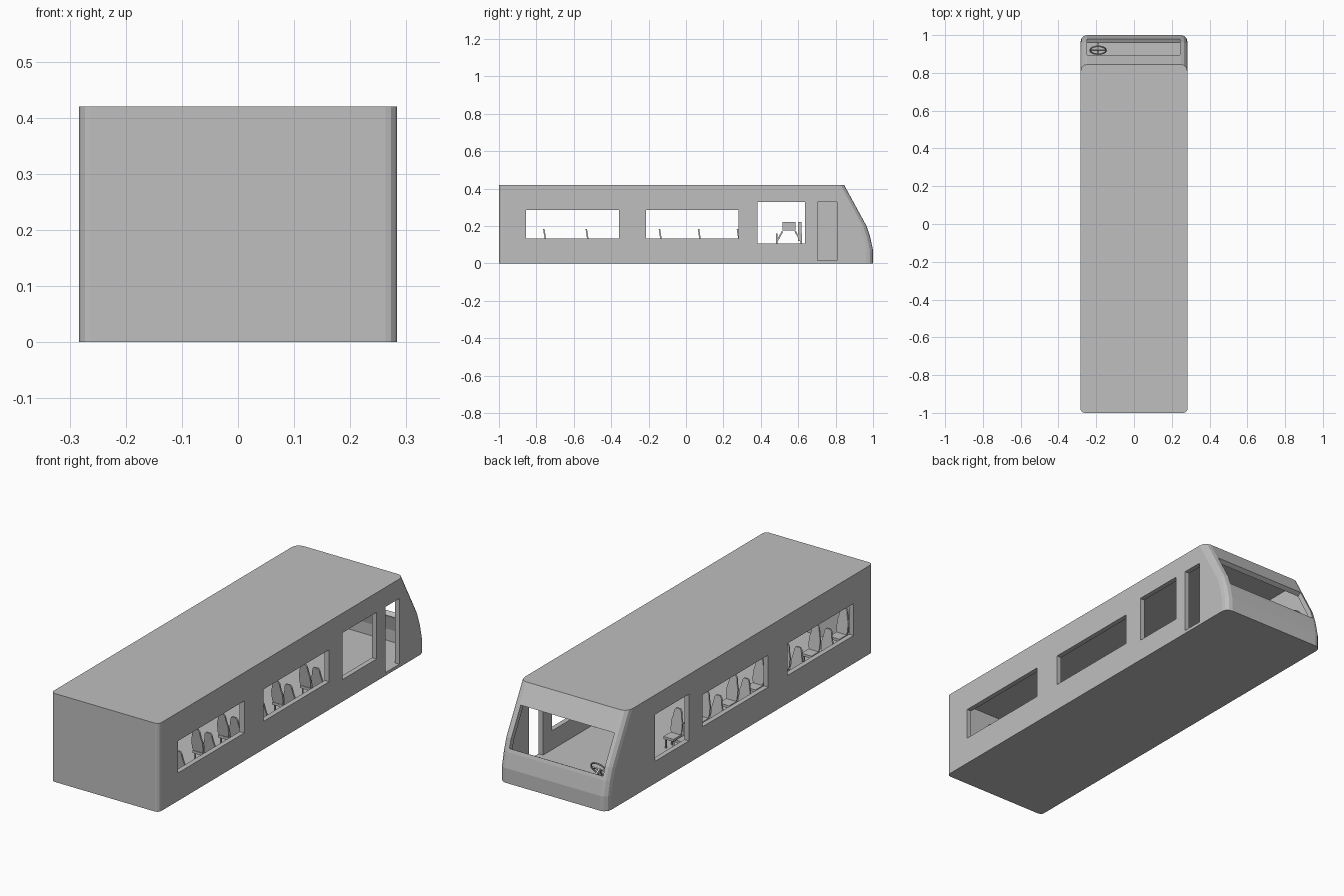
import bpy, bmesh, math
from mathutils import Vector, Matrix

cube = bpy.data.objects.get("Cube")
if cube:
    bpy.data.objects.remove(cube, do_unlink=True)

grey = bpy.data.materials.new("plain_grey")
grey.use_nodes = True
tone = (0.52, 0.52, 0.52, 1)
grey.diffuse_color = tone
grey.node_tree.nodes["Principled BSDF"].inputs["Base Color"].default_value = tone


def add_object(name, bm):
    bmesh.ops.recalc_face_normals(bm, faces=bm.faces)
    mesh = bpy.data.meshes.new(name)
    bm.to_mesh(mesh)
    bm.free()
    mesh.materials.append(grey)
    ob = bpy.data.objects.new(name, mesh)
    bpy.context.collection.objects.link(ob)
    return ob


def add_box(bm, lo, hi, tilt=0):
    """Box between two corners, tilted about x around its base centre."""
    lo, hi = Vector(lo), Vector(hi)
    mid = (lo + hi) / 2
    verts = bmesh.ops.create_cube(bm, size=1)["verts"]
    bmesh.ops.scale(bm, vec=hi - lo, verts=verts)
    bmesh.ops.translate(bm, vec=mid, verts=verts)
    bmesh.ops.rotate(bm, cent=(mid.x, mid.y, lo.z), verts=verts,
                     matrix=Matrix.Rotation(tilt, 3, 'X'))
    return verts


def add_prism(bm, points, depth):
    """Face through the 3D points, extruded along depth."""
    face = bm.faces.new([bm.verts.new(p) for p in points])
    new = bmesh.ops.extrude_face_region(bm, geom=[face])["geom"]
    verts = [v for v in new if isinstance(v, bmesh.types.BMVert)]
    bmesh.ops.translate(bm, vec=depth, verts=verts)
    return verts


def side_prism(profile, x0, x1):
    bm = bmesh.new()
    add_prism(bm, [(x0, y, z) for y, z in profile], (x1 - x0, 0, 0))
    return bm


def carve(target, bm):
    cutter = add_object("cutter", bm)
    cutter.hide_render = True
    mod = target.modifiers.new("cut", 'BOOLEAN')
    mod.operation, mod.solver, mod.object = 'DIFFERENCE', 'EXACT', cutter
    graph = bpy.context.evaluated_depsgraph_get()
    mesh = bpy.data.meshes.new_from_object(target.evaluated_get(graph))
    target.modifiers.clear()
    target.data = mesh
    bpy.data.objects.remove(cutter, do_unlink=True)


# Body shell: side profile with a sloped nose and rounded upright corners
W, WALL, FLOOR = 0.283, 0.024, 0.015
nose = [(0.845, 0.42), (0.965, 0.2), (0.985, 0.14), (1, 0.07), (1, 0)]
bm = side_prism([(-1, 0), (-1, 0.42)] + nose, -W, W)


def bevel_corners(front, size, segments):
    edges = []
    for e in bm.edges:
        a, b = (v.co for v in e.verts)
        if abs(a.x - b.x) < 0.01 and abs(a.z - b.z) > 0.01:
            if (min(a.y, b.y) > 0.8) if front else (max(a.y, b.y) < -0.9):
                edges.append(e)
    bmesh.ops.bevel(bm, geom=edges, offset=size, segments=segments,
                    profile=0.5, affect='EDGES')


bevel_corners(True, 0.034, 3)
bevel_corners(False, 0.02, 3)
body = add_object("body_shell", bm)

# Hollow interior
inner = [(-1 + WALL, FLOOR), (-1 + WALL, 0.42 - WALL), (0.832, 0.42 - WALL),
         (0.942, 0.19), (0.961, 0.135), (0.976, 0.07), (0.976, FLOOR)]
carve(body, side_prism(inner, -W + WALL, W - WALL))

# Side windows through both walls
for y0, y1, z0, z1 in [(-0.855, -0.357, 0.133, 0.285),
                       (-0.213, 0.28, 0.133, 0.285),
                       (0.382, 0.637, 0.105, 0.327)]:
    bm = bmesh.new()
    add_box(bm, (-0.4, y0, z0), (0.4, y1, z1))
    carve(body, bm)

# Doorway on one side only
bm = bmesh.new()
add_box(bm, (0.2, 0.703, FLOOR), (0.4, 0.807, 0.327))
carve(body, bm)

# Windscreen opening, cut square to the sloped nose
out = Vector((0.88, 0.48))
top, low = Vector((0.895, 0.33)), Vector((0.977, 0.155))
carve(body, side_prism([top + out * 0.06, top - out * 0.06,
                        low - out * 0.06, low + out * 0.06], -0.25, 0.243))

# Passenger seats: tapered back, cushion and legs, sharing one mesh
bm = bmesh.new()
half = [(0.021, 0.065), (0.029, 0.085), (0.029, 0.125), (0.022, 0.15),
        (0.018, 0.175), (0.011, 0.185)]
outline = half + [(-x, z) for x, z in reversed(half)]
add_prism(bm, [(x, -0.006 - (z - 0.13) * 0.15, z) for x, z in outline],
          (0, 0.008, 0))
add_box(bm, (-0.027, 0, 0.06), (0.027, 0.065, 0.072))
for x in (-0.02, 0.02):
    for y in (0.008, 0.052):
        add_box(bm, (x - 0.003, y, FLOOR), (x + 0.003, y + 0.006, 0.062))
seat = add_object("passenger_seat", bm)
first = True
for y in (-0.96, -0.75, -0.523, -0.33, -0.132, 0.077, 0.285):
    for x in (-0.218, -0.153, 0.153, 0.218):
        ob = seat if first else seat.copy()
        if not first:
            bpy.context.collection.objects.link(ob)
        first = False
        ob.location = (x, y, 0)

# Driver's chair on splayed legs
bm = bmesh.new()
X = -0.13
add_box(bm, (X - 0.035, 0.515, 0.175), (X + 0.035, 0.585, 0.22))
for y, lean in ((0.485, -0.5), (0.615, 0.5)):
    for x in (X - 0.03, X + 0.024):
        add_box(bm, (x, y - 0.004, 0.115), (x + 0.006, y + 0.004, 0.18), lean)
        add_box(bm, (x, y - 0.004, FLOOR), (x + 0.006, y + 0.004, 0.16))
add_box(bm, (X - 0.03, 0.598, 0.12), (X + 0.03, 0.618, 0.22))
add_object("driver_chair", bm)

# Steering wheel: ring, spokes and column
bpy.ops.mesh.primitive_torus_add(major_radius=0.042, minor_radius=0.004,
                                 major_segments=24, minor_segments=8,
                                 location=(-0.19, 0.92, 0.15),
                                 rotation=(math.radians(60), 0, 0))
wheel = bpy.context.object
wheel.name = "steering_wheel"
wheel.data.materials.append(grey)
bpy.ops.object.shade_smooth_by_angle()
bm = bmesh.new()
add_box(bm, (-0.04, -0.003, -0.003), (0.04, 0.003, 0.003))
add_box(bm, (-0.003, -0.04, -0.003), (0.003, 0.003, 0.003))
add_box(bm, (-0.005, -0.005, -0.045), (0.005, 0.005, 0.003))
spokes = add_object("wheel_spokes_and_column", bm)
spokes.location = wheel.location
spokes.rotation_euler = wheel.rotation_euler
